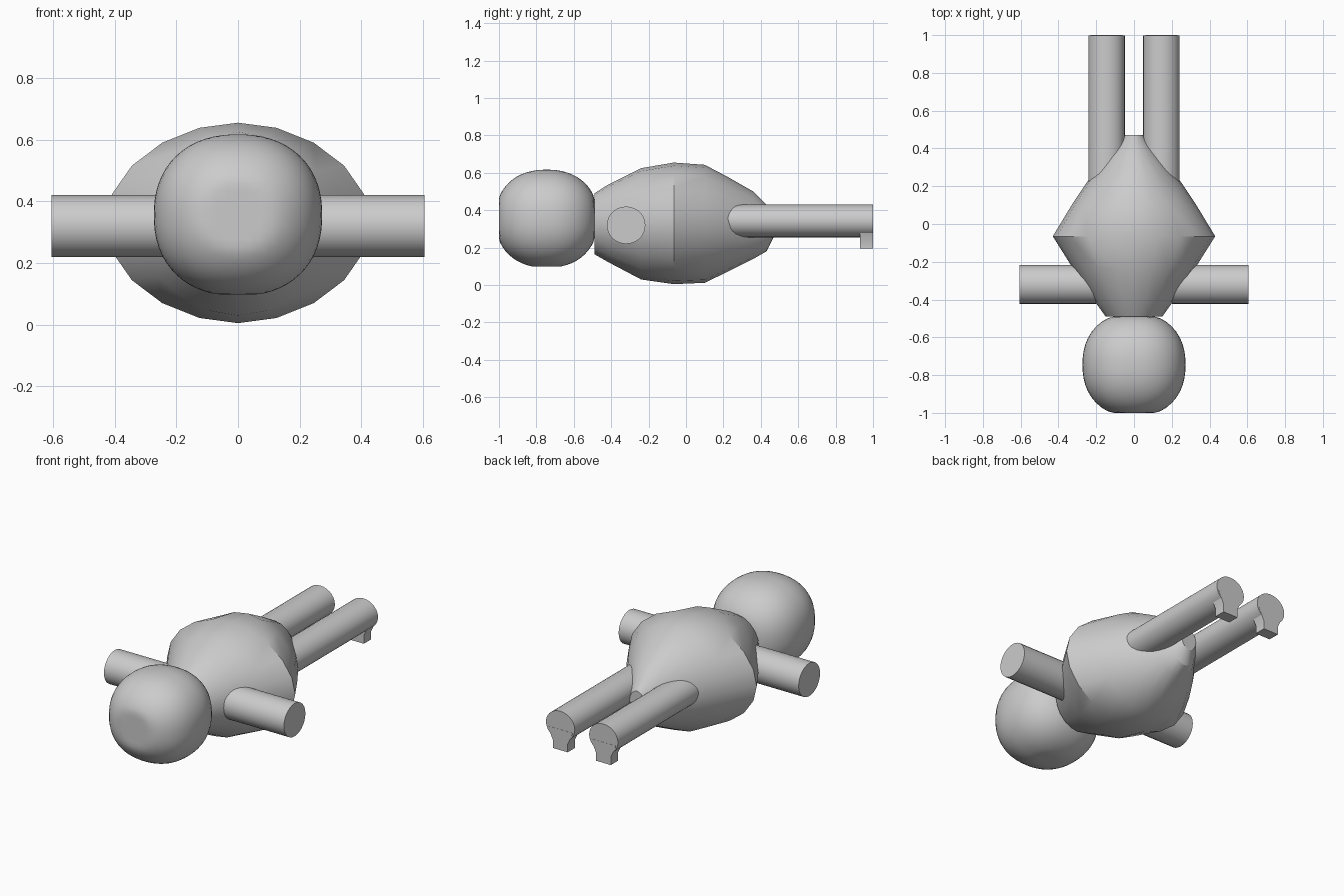
import bpy, bmesh, math
from mathutils import Vector

if "Cube" in bpy.data.objects:
    bpy.data.objects.remove(bpy.data.objects["Cube"])


def spow(v, p):
    return math.copysign(abs(v) ** p, v)


def finish(name, bm, angle):
    bmesh.ops.recalc_face_normals(bm, faces=bm.faces)
    me = bpy.data.meshes.new(name)
    bm.to_mesh(me)
    bm.free()
    ob = bpy.data.objects.new(name, me)
    bpy.context.collection.objects.link(ob)
    bpy.ops.object.select_all(action='DESELECT')
    ob.select_set(True)
    bpy.context.view_layer.objects.active = ob
    bpy.ops.object.shade_smooth_by_angle(angle=math.radians(angle))
    return ob


def loft(name, rings, angle=30):
    """Skin a list of equally long point rings and cap both ends."""
    bm = bmesh.new()
    loops = [[bm.verts.new(p) for p in ring] for ring in rings]
    n = len(loops[0])
    for a, b in zip(loops, loops[1:]):
        for i in range(n):
            j = (i + 1) % n
            bm.faces.new((a[i], a[j], b[j], b[i]))
    bm.faces.new(loops[0])
    bm.faces.new(loops[-1])
    return finish(name, bm, angle)


def oval(n, ru, rv, power=2.0):
    for i in range(n):
        t = 2 * math.pi * i / n
        yield (ru * spow(math.cos(t), 2 / power),
               rv * spow(math.sin(t), 2 / power))


# Torso: sections along y as (y, half width, bottom z, top z)
sections = [(-0.49, 0.15, 0.165, 0.49), (-0.42, 0.20, 0.125, 0.535),
            (-0.24, 0.32, 0.03, 0.625), (-0.065, 0.43, 0.005, 0.655),
            (0.10, 0.33, 0.012, 0.643), (0.22, 0.25, 0.07, 0.58),
            (0.36, 0.14, 0.14, 0.50), (0.43, 0.085, 0.18, 0.43),
            (0.47, 0.05, 0.26, 0.39)]
loft("torso", [[(u, y, (lo + hi) / 2 + v)
                for u, v in oval(20, hw, (hi - lo) / 2, 1.9)]
               for y, hw, lo, hi in sections], 24)

# Head: rounded ball, flattened front, back and underneath
bm = bmesh.new()
bmesh.ops.create_uvsphere(bm, u_segments=48, v_segments=32, radius=1)
for v in bm.verts:
    d = v.co.normalized()
    p = 2.25
    v.co = d / sum(abs(c) ** p for c in d) ** (1 / p)
    y = max(-0.255, min(0.255, v.co.y * 0.275))
    z = max(-0.257, v.co.z * 0.262)
    v.co = Vector((v.co.x * 0.273, y - 0.745, z + 0.355))
finish("head", bm, 40)

for s, side in ((-1, "left"), (1, "right")):
    # Arms
    loft(side + "_arm", [[(s * x, -0.32 + u, 0.32 + v)
                          for u, v in oval(28, 0.103, 0.10)]
                         for x in (0.2, 0.605)])
    # Legs
    loft(side + "_leg", [[(s * 0.145 + u, y, 0.343 + v)
                          for u, v in oval(28, 0.097, 0.088)]
                         for y in (0.18, 0.999)])
    # Feet: small blocks flaring up into the leg ends
    outline = [(-0.085, 0.32), (-0.05, 0.245), (-0.05, 0.195),
               (0.05, 0.195), (0.05, 0.245), (0.085, 0.32)]
    loft(side + "_foot", [[(s * 0.145 + x, y, z) for x, z in outline]
                          for y in (0.93, 1.0)])
